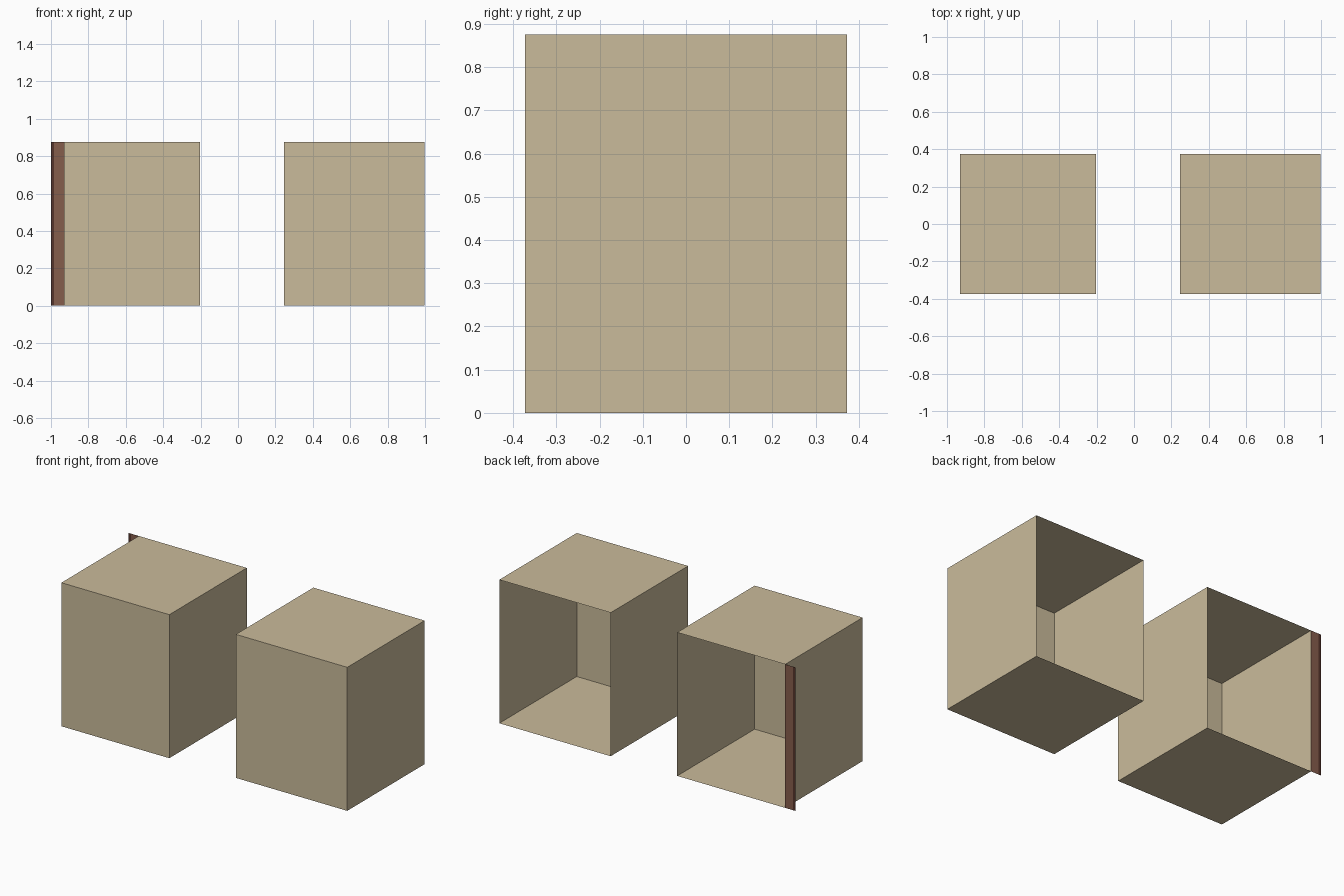
import bpy, bmesh

if "Cube" in bpy.data.objects:
    bpy.data.objects.remove(bpy.data.objects["Cube"])


def material(name, rgb):
    m = bpy.data.materials.new(name)
    m.diffuse_color = (*rgb, 1.0)
    m.use_nodes = True
    m.node_tree.nodes["Principled BSDF"].inputs["Base Color"].default_value = m.diffuse_color
    return m


TAN = material("tan", (0.591, 0.497, 0.328))
BROWN = material("brown", (0.235, 0.109, 0.072))
DARK = material("dark_brown", (0.09, 0.033, 0.024))

DEPTH, HEIGHT = 0.373, 0.875   # half depth, full height


def finish(bm, name, mat):
    mesh = bpy.data.meshes.new(name)
    bm.to_mesh(mesh)
    bm.free()
    mesh.materials.append(mat)
    obj = bpy.data.objects.new(name, mesh)
    bpy.context.collection.objects.link(obj)


# Thin-walled box, open at the back
def open_box(name, x0, x1):
    bm = bmesh.new()
    bmesh.ops.create_cube(bm, size=1)
    for v in bm.verts:
        v.co = (x0 if v.co.x < 0 else x1,
                DEPTH if v.co.y > 0 else -DEPTH,
                HEIGHT if v.co.z > 0 else 0)
    bm.normal_update()
    back = [f for f in bm.faces if f.normal.y > 0.5]
    bmesh.ops.delete(bm, geom=back, context='FACES_ONLY')
    finish(bm, name, TAN)


# Flat upright strip in the back plane
def strip(name, x0, x1, mat):
    bm = bmesh.new()
    bm.faces.new([bm.verts.new((x, DEPTH, z)) for x, z in
                  ((x0, 0), (x1, 0), (x1, HEIGHT), (x0, HEIGHT))])
    finish(bm, name, mat)


open_box("left_box", -0.93, -0.202)
open_box("right_box", 0.247, 0.998)
strip("back_strip", -0.983, -0.93, BROWN)
strip("back_strip_edge", -1.0, -0.983, DARK)
